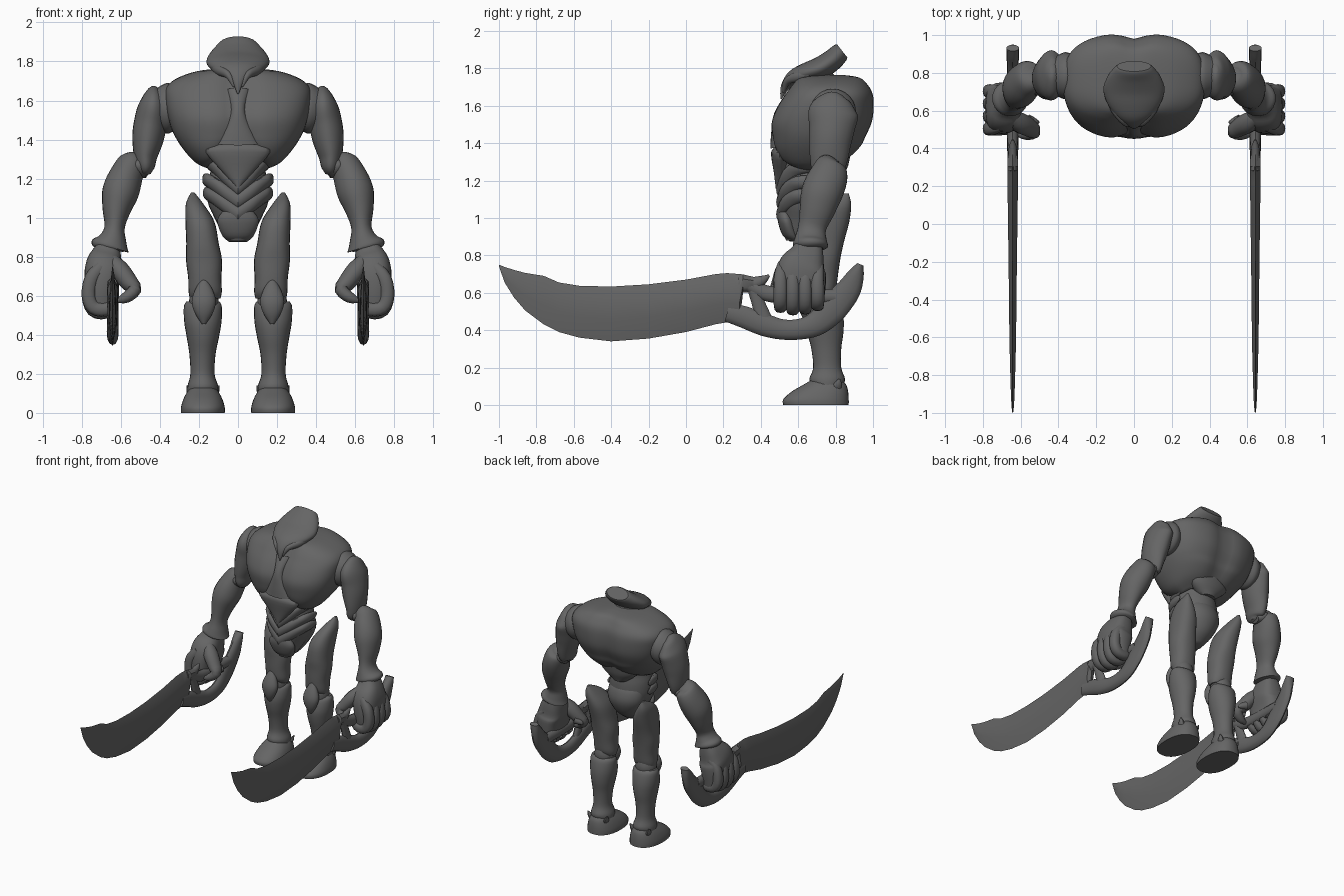
import bpy, bmesh, math
from mathutils import Vector

grey = bpy.data.materials.new("dark grey")
grey.diffuse_color = (0.13, 0.13, 0.13, 1)
UP, ACROSS = Vector((0, 0, 1)), Vector((1, 0, 0))


def finish(name, bm, mirror):
    bmesh.ops.recalc_face_normals(bm, faces=bm.faces)
    me = bpy.data.meshes.new(name)
    bm.to_mesh(me)
    bm.free()
    me.materials.append(grey)
    ob = bpy.data.objects.new(name, me)
    bpy.context.collection.objects.link(ob)
    bpy.ops.object.select_all(action='DESELECT')
    ob.select_set(True)
    bpy.context.view_layer.objects.active = ob
    bpy.ops.object.shade_smooth_by_angle(angle=math.radians(40))
    if mirror:
        m = ob.modifiers.new("mirror", 'MIRROR')
        m.use_mirror_merge = False
    return ob


def spline(pts, steps):
    """Smooth interpolation through section tuples."""
    out = []
    for i in range(len(pts) - 1):
        p = [pts[max(i - 1, 0)], pts[i], pts[i + 1], pts[min(i + 2, len(pts) - 1)]]
        for k in range(steps):
            t = k / steps
            out.append([0.5 * (2 * b + (c - a) * t + (2 * a - 5 * b + 4 * c - d) * t * t
                               + (3 * b - a - 3 * c + d) * t ** 3) for a, b, c, d in zip(*p)])
    return out + [list(pts[-1])]


def loft(name, pts, side=(1, 0, 0), axis=None, n=24, power=2.0, steps=4, mirror=True, sculpt=None):
    """Skin superellipse sections (x, y, z, half size along side, other half size)."""
    secs = spline(pts, steps)
    bm, rings = bmesh.new(), []
    for i, s in enumerate(secs):
        c = Vector(s[:3])
        t = axis or (Vector(secs[min(i + 1, len(secs) - 1)][:3]) - Vector(secs[max(i - 1, 0)][:3])).normalized()
        u = Vector(side)
        u = (u - t * u.dot(t)).normalized()
        v = t.cross(u)
        ring = []
        for k in range(n):
            a = 2 * math.pi * k / n
            ca, sa = math.cos(a), math.sin(a)
            ex = 2 / power
            p = c + u * math.copysign(abs(ca) ** ex, ca) * max(s[3], .002) \
                + v * math.copysign(abs(sa) ** ex, sa) * max(s[4], .002)
            ring.append(bm.verts.new(sculpt(p) if sculpt else p))
        rings.append(ring)
    for r, q in zip(rings, rings[1:]):
        for k in range(n):
            bm.faces.new((r[k], r[(k + 1) % n], q[(k + 1) % n], q[k]))
    bm.faces.new(rings[0])
    bm.faces.new(rings[-1])
    return finish(name, bm, mirror)


# Chest shell: sternum groove, spine groove, fuller upper back, raised lower edge
def shape_chest(p):
    mid = math.exp(-(p.x / .07) ** 2)
    low = max(0, min(1, (1.45 - p.z) / .2))
    if p.y < .70:
        f = min(1, (.70 - p.y) / .15)
        p.y += .045 * mid * f
        p.z += .13 * math.exp(-(p.x / .10) ** 2) * low * f
    else:
        f = min(1, (p.y - .70) / .2)
        p.y += (.02 + .03 * low - .03 * mid) * f
        p.z += .07 * low * f
    return p


loft("chest", [(0, .68, 1.245, .14, .10), (0, .68, 1.28, .215, .17), (0, .69, 1.35, .28, .22),
               (0, .70, 1.43, .33, .245), (0, .715, 1.51, .357, .265), (0, .735, 1.59, .372, .255),
               (0, .755, 1.66, .37, .23), (0, .76, 1.71, .32, .20), (0, .76, 1.75, .21, .16),
               (0, .76, 1.765, .08, .08)],
     axis=UP, n=56, power=2.6, mirror=False, sculpt=shape_chest)
loft("sternum", [(0, .50, 1.38, .11, .05), (0, .49, 1.45, .07, .035), (0, .50, 1.55, .035, .03),
                 (0, .56, 1.65, .06, .03)], mirror=False)
loft("back_plate", [(0, .79, 1.22, .06, .05), (0, .80, 1.30, .15, .07), (0, .84, 1.40, .15, .05),
                    (0, .87, 1.48, .10, .02)], mirror=False)

# Head: swept hood ending in a pointed beak
loft("neck", [(0, .70, 1.68, .14, .13), (0, .71, 1.76, .10, .10), (0, .72, 1.80, .07, .06)], mirror=False)
loft("hood", [(0, .508, 1.635, .004, .004), (0, .53, 1.70, .035, .024), (0, .575, 1.748, .095, .042),
              (0, .64, 1.775, .142, .053), (0, .715, 1.80, .162, .06), (0, .78, 1.842, .14, .058),
              (0, .822, 1.882, .105, .052), (0, .835, 1.893, .09, .045)], n=32, mirror=False)
loft("cheek_guard", [(.02, .52, 1.67, .006, .006), (.05, .54, 1.73, .018, .02),
                     (.10, .60, 1.755, .02, .025), (.13, .66, 1.77, .012, .015)])

# Waist and pelvis
loft("waist", [(0, .67, 1.42, .17, .15), (0, .66, 1.28, .135, .145), (0, .66, 1.18, .155, .155),
               (0, .655, 1.08, .155, .155), (0, .64, .99, .115, .125), (0, .61, .92, .08, .09),
               (0, .585, .88, .05, .05)], axis=UP, n=32, mirror=False)
loft("belly_plate", [(0, .50, 1.155, .01, .02), (0, .505, 1.24, .085, .035), (0, .50, 1.335, .165, .045),
                     (0, .505, 1.37, .13, .04), (0, .53, 1.42, .03, .02)], axis=UP, steps=3, mirror=False)
for i, (low, high, w) in enumerate([(1.15, 1.285, .15), (1.085, 1.205, .172), (1.02, 1.135, .168)]):
    loft("waist_chevron_%d" % (i + 1),
         [(0, .51, low, .045, .028), (w * .5, .535, low + (high - low) * .5, .042, .03),
          (w * .85, .60, high - .02, .038, .05), (w, .65, high - .01, .03, .06), (w + .01, .67, high - .01, .015, .03)],
         side=UP, axis=ACROSS, n=12)
loft("pelvis_plate", [(0, .59, .875, .045, .035), (0, .56, .91, .082, .045), (0, .535, .99, .105, .045),
                      (0, .525, 1.05, .06, .03)], axis=UP, mirror=False)
loft("seat_plate", [(0, .66, .885, .05, .05), (0, .70, .95, .095, .09), (0, .72, 1.05, .14, .115),
                    (0, .72, 1.14, .13, .10), (0, .70, 1.19, .08, .08)], axis=UP, mirror=False)

# Arms
loft("shoulder_joint", [(.32, .785, 1.56, .11, .11), (.365, .785, 1.56, .125, .13), (.42, .785, 1.56, .10, .10)],
     side=(0, 1, 0))
loft("upper_arm", [(.43, .82, 1.663, .012, .02), (.432, .81, 1.64, .04, .075), (.436, .79, 1.57, .075, .132),
                   (.45, .78, 1.48, .084, .122), (.462, .77, 1.40, .08, .112), (.474, .762, 1.31, .06, .10),
                   (.472, .75, 1.25, .045, .08), (.465, .75, 1.22, .02, .03)], power=1.85)
loft("elbow", [(.46, .755, 1.23, .03, .05), (.51, .76, 1.26, .055, .08), (.54, .765, 1.29, .03, .05)])
loft("forearm", [(.53, .79, 1.312, .03, .04), (.54, .775, 1.285, .07, .08), (.57, .76, 1.22, .085, .105),
                 (.602, .725, 1.13, .094, .11), (.622, .70, 1.04, .073, .094), (.632, .675, .95, .052, .075),
                 (.642, .667, .89, .072, .085), (.655, .665, .85, .10, .094), (.658, .665, .835, .07, .07)])

# Hands
loft("palm", [(.66, .66, .86, .055, .07), (.675, .645, .80, .08, .095), (.69, .62, .73, .095, .13),
              (.70, .612, .64, .085, .135), (.70, .612, .55, .075, .125)], power=2.8)
for i in range(4):
    y, d = .505 + i * .066, (.0, -.012, -.008, .008)[i]
    loft("finger_%d" % (i + 1),
         [(.70, y + .01, .75, .025, .03), (.75, y, .69, .035, .036), (.765, y, .60, .037, .036),
          (.74, y, .54 + d, .036, .036), (.68, y, .53 + d, .034, .036), (.635, y, .56, .025, .028)],
         side=(0, 1, 0), n=12, steps=3, power=2.5)
loft("thumb", [(.66, .58, .80, .03, .03), (.61, .54, .735, .055, .05), (.555, .51, .665, .05, .045),
               (.53, .49, .63, .04, .035), (.575, .475, .59, .03, .028), (.62, .475, .575, .012, .012)],
     side=(0, 1, 0), n=12, steps=3)
loft("thumb_spur", [(.56, .55, .66, .03, .03), (.52, .54, .645, .018, .018), (.502, .54, .63, .003, .003)],
     side=(0, 1, 0), n=10)

# Sword blade: diamond sections (y, top z, bottom z, half thickness)
X = .642
blade = [(-1, .75, .742, .002), (-.97, .738, .655, .006), (-.92, .722, .575, .009), (-.86, .706, .505, .011),
         (-.76, .69, .43, .014), (-.68, .655, .39, .016), (-.57, .637, .36, .018), (-.4, .633, .34, .02),
         (-.2, .645, .355, .022), (0, .67, .39, .025), (.16, .70, .432, .027), (.22, .705, .442, .028),
         (.285, .70, .435, .028), (.305, .698, .60, .028), (.36, .685, .605, .026)]
bm, rings = bmesh.new(), []
for y, top, bot, w in blade:
    h = top - bot
    rings.append([bm.verts.new((X + sx * w, y, z)) for sx, z in
                  [(0, top), (1, top - .25 * h), (1, top - .6 * h), (0, bot), (-1, top - .6 * h), (-1, top - .25 * h)]])
for r, q in zip(rings, rings[1:]):
    for k in range(6):
        bm.faces.new((r[k], r[(k + 1) % 6], q[(k + 1) % 6], q[k]))
bm.faces.new(rings[0])
bm.faces.new(rings[-1])
finish("sword_blade", bm, True)


# Sword hilt: flattened bars following (y, z, half thickness, half height)
def bar(name, path):
    loft(name, [(X, y, z, w, h) for y, z, w, h in path], n=12)


bar("sword_spur", [(.28, .65, .024, .045), (.36, .648, .024, .038), (.41, .668, .02, .025), (.445, .693, .006, .006)])
bar("sword_grip", [(.34, .64, .024, .035), (.42, .60, .028, .042), (.52, .585, .03, .042), (.70, .58, .03, .04),
                   (.80, .58, .03, .04)])
bar("sword_strut", [(.36, .63, .022, .035), (.385, .55, .022, .035), (.415, .46, .022, .045)])
bar("sword_guard", [(.22, .495, .024, .05), (.31, .47, .026, .058), (.42, .428, .03, .06), (.52, .403, .03, .054),
                    (.62, .407, .03, .056), (.70, .437, .03, .066), (.765, .495, .03, .076), (.815, .55, .03, .076),
                    (.87, .618, .032, .066), (.908, .695, .034, .045), (.932, .752, .034, .018)])

# Legs
loft("thigh", [(.232, .855, 1.13, .008, .015), (.222, .805, 1.07, .045, .078), (.195, .765, .98, .074, .108),
               (.182, .742, .87, .083, .102), (.174, .735, .78, .092, .09), (.17, .73, .69, .085, .082),
               (.168, .73, .62, .085, .072), (.168, .735, .585, .078, .05)], axis=UP, power=2.3)
loft("knee_cap", [(.175, .64, .455, .01, .012), (.175, .635, .51, .045, .03), (.175, .64, .57, .062, .04),
                  (.175, .65, .63, .045, .03), (.175, .665, .69, .01, .01)], axis=UP)
loft("knee_joint", [(.175, .735, .50, .07, .06), (.175, .735, .58, .075, .075), (.175, .735, .64, .06, .06)],
     axis=UP)
loft("shin", [(.18, .75, .57, .085, .05), (.18, .745, .545, .097, .08), (.18, .742, .47, .096, .10),
              (.18, .745, .39, .083, .097), (.182, .75, .30, .067, .08), (.182, .755, .20, .062, .075),
              (.18, .755, .14, .078, .095), (.18, .755, .105, .08, .085)], axis=UP)
for i, sx in enumerate((-1, 1)):
    loft("ankle_spur_%d" % (i + 1), [(.18 + sx * .055, .80, .08, .02, .03), (.18 + sx * .068, .81, .11, .016, .024),
                                     (.18 + sx * .082, .82, .14, .003, .004)], axis=UP, n=10)
loft("foot", [(.18, .695, 0, .112, .175), (.18, .695, .03, .112, .175), (.18, .715, .07, .10, .152),
              (.18, .74, .105, .082, .118), (.18, .755, .135, .06, .08)], axis=UP, n=32, power=2.3)
